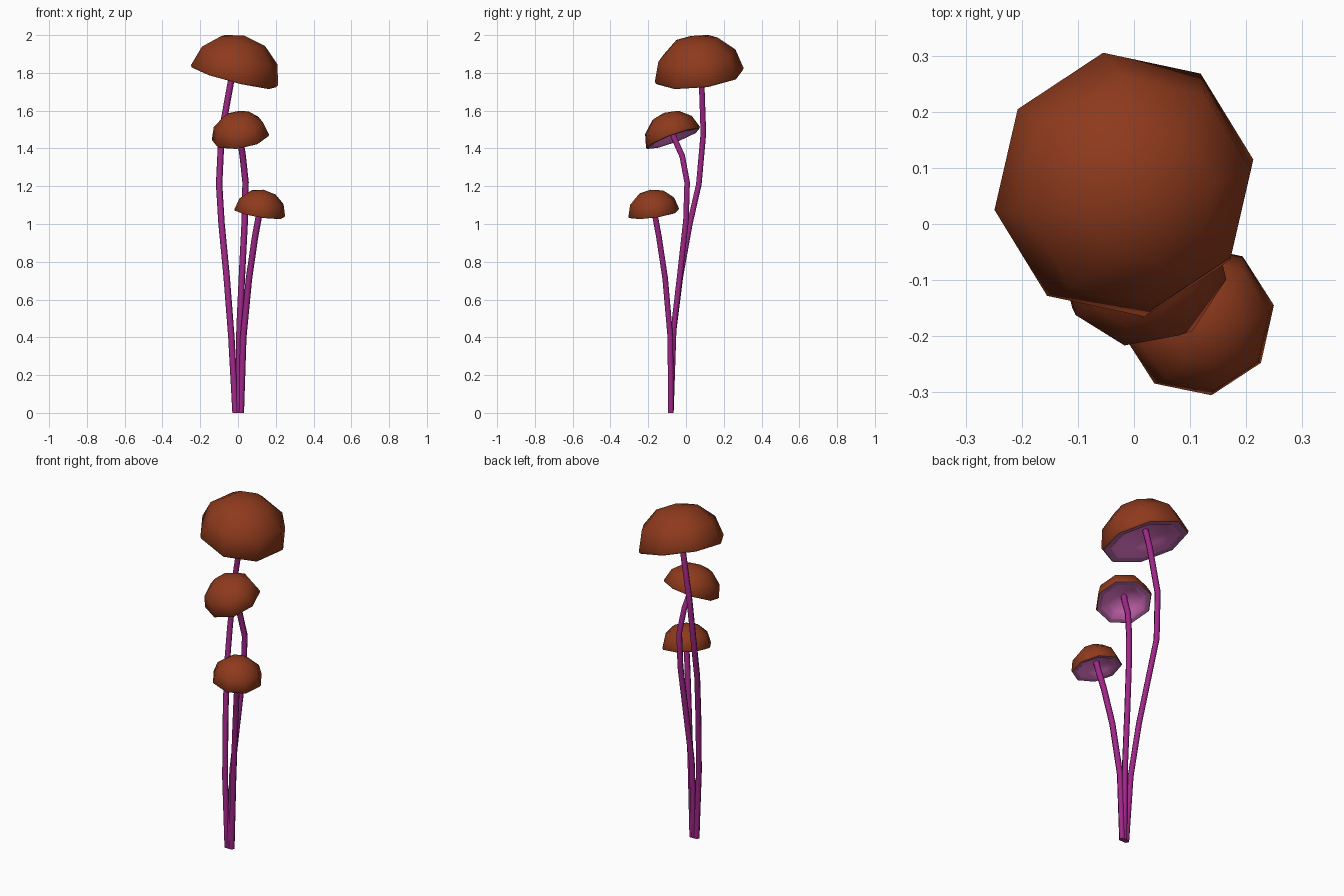
import bpy, bmesh, math
from mathutils import Vector

if "Cube" in bpy.data.objects:
    bpy.data.objects.remove(bpy.data.objects["Cube"])


def material(name, rgb):
    m = bpy.data.materials.new(name)
    m.diffuse_color = (*rgb, 1)
    m.use_nodes = True
    m.node_tree.nodes["Principled BSDF"].inputs["Base Color"].default_value = m.diffuse_color
    return m


BROWN = material("cap brown", (0.27, 0.042, 0.012))
MAUVE = material("rim mauve", (0.44, 0.13, 0.37))
PINK = material("gill pink", (0.78, 0.18, 0.60))
PURPLE = material("stem purple", (0.35, 0.020, 0.25))


def finish(bm, name, mats, angle):
    me = bpy.data.meshes.new(name)
    bm.to_mesh(me)
    bm.free()
    ob = bpy.data.objects.new(name, me)
    bpy.context.collection.objects.link(ob)
    for m in mats:
        me.materials.append(m)
    bpy.ops.object.select_all(action='DESELECT')
    ob.select_set(True)
    bpy.context.view_layer.objects.active = ob
    bpy.ops.object.shade_smooth_by_angle(angle=math.radians(angle))
    return ob


def cap(name, centre, normal, radius, turn):
    """Eight-sided tilted dome with a lip, a rim band and a shallow hollow underside."""
    c, n = Vector(centre), Vector(normal).normalized()
    h = radius * 0.9
    a = math.radians(turn)
    u = Vector((math.cos(a), math.sin(a), 0))
    u.z = -(u.x * n.x + u.y * n.y) / n.z
    u.normalize()
    v = n.cross(u)
    # profile: (radius factor, height factor), pole to pole
    dome = [(math.cos(math.radians(t)), math.sin(math.radians(t))) for t in (60, 30, 0)]
    under = [(0.97, -0.055), (0.81, -0.045), (0.58, 0.12), (0.30, 0.23)]
    bm = bmesh.new()
    rings = []
    for r, z in dome + under:
        rings.append([bm.verts.new(c + n * h * z + radius * r * (
            u * math.cos(k * math.pi / 4) + v * math.sin(k * math.pi / 4))) for k in range(8)])
    top, hollow = bm.verts.new(c + n * h), bm.verts.new(c + n * h * 0.27)
    for k in range(8):
        j = (k + 1) % 8
        bm.faces.new((top, rings[0][k], rings[0][j]))
        for i in range(6):
            f = bm.faces.new((rings[i][k], rings[i + 1][k], rings[i + 1][j], rings[i][j]))
            f.material_index = (0, 0, 0, 1, 2, 2)[i]
        f = bm.faces.new((hollow, rings[6][j], rings[6][k]))
        f.material_index = 2
    return finish(bm, name, (BROWN, MAUVE, PINK), 55)


def stem(name, path, radius=0.017, sides=6):
    """Tube swept along a bent path."""
    pts = [Vector(p) for p in path]
    bm = bmesh.new()
    rings = []
    for i, p in enumerate(pts):
        t = (pts[min(i + 1, len(pts) - 1)] - pts[max(i - 1, 0)]).normalized()
        if i == 0:
            t = Vector((0, 0, 1))
        u = Vector((0, 1, 0)).cross(t).normalized()
        v = t.cross(u)
        rings.append([bm.verts.new(p + radius * (
            u * math.cos(k * math.tau / sides) + v * math.sin(k * math.tau / sides)))
            for k in range(sides)])
    for a, b in zip(rings, rings[1:]):
        for k in range(sides):
            j = (k + 1) % sides
            bm.faces.new((a[k], a[j], b[j], b[k]))
    bm.faces.new(rings[0][::-1])
    bm.faces.new(rings[-1])
    return finish(bm, name, (PURPLE,), 65)


# caps
cap("large_cap", (-0.018, 0.07, 1.788), (0.255, -0.118, 1), 0.241, 11)
cap("middle_cap", (0.013, -0.069, 1.459), (-0.16, -0.37, 1), 0.155, 33)
cap("small_cap", (0.115, -0.171, 1.06), (0.16, -0.14, 1), 0.138, 11)

# stems
stem("large_stem", [(-0.013, -0.08, 0), (-0.035, -0.07, 0.4), (-0.06, -0.03, 0.72),
                    (-0.087, 0.02, 1.0), (-0.1, 0.068, 1.21), (-0.087, 0.092, 1.48),
                    (-0.04, 0.083, 1.74), (-0.015, 0.072, 1.86)])
stem("middle_stem", [(0.002, -0.08, 0), (0.008, -0.065, 0.45), (0.022, -0.03, 0.75),
                     (0.036, 0.0, 1.02), (0.04, 0.006, 1.22), (0.025, -0.02, 1.36),
                     (0.01, -0.065, 1.46), (0.007, -0.078, 1.51)])
stem("small_stem", [(0.015, -0.08, 0), (0.028, -0.083, 0.4), (0.058, -0.11, 0.71),
                    (0.09, -0.143, 0.93), (0.112, -0.165, 1.05), (0.12, -0.175, 1.11)])
